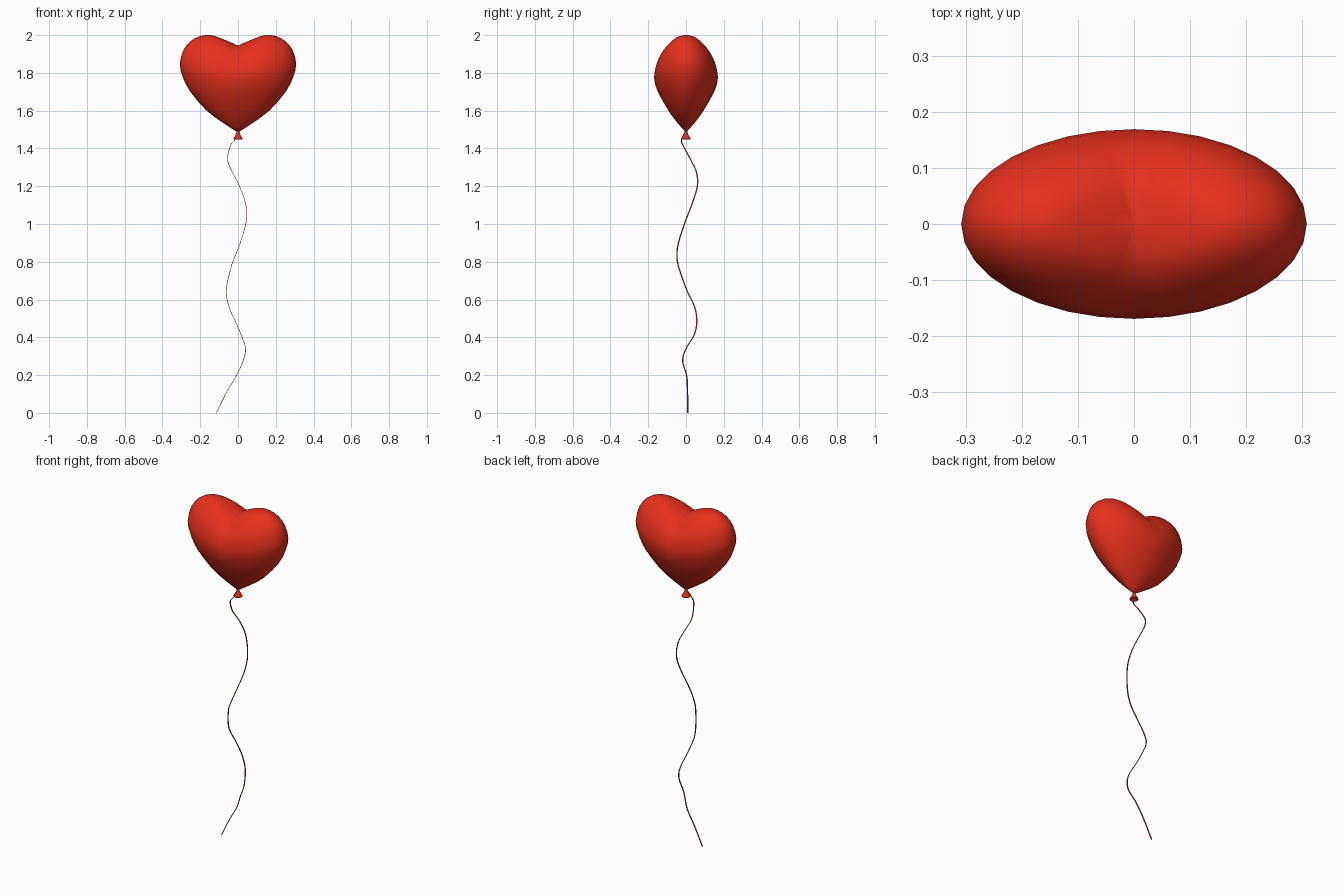
import bpy, bmesh, math
from mathutils import Vector

if "Cube" in bpy.data.objects:
    bpy.data.objects.remove(bpy.data.objects["Cube"])

red = bpy.data.materials.new("red")
red.diffuse_color = (0.8, 0.03, 0.012, 1)
red.use_nodes = True
red.node_tree.nodes["Principled BSDF"].inputs["Base Color"].default_value = red.diffuse_color


def spline(points, steps):
    """Catmull-Rom curve through the points."""
    p = [Vector(q) for q in points]
    p = [p[0] * 2 - p[1]] + p + [p[-1] * 2 - p[-2]]
    out = []
    for a, b, c, d in zip(p, p[1:], p[2:], p[3:]):
        for i in range(steps):
            t = i / steps
            out.append(0.5 * (2 * b + (c - a) * t + (2 * a - 5 * b + 4 * c - d) * t * t
                              + (3 * b - a - 3 * c + d) * t ** 3))
    return out + [p[-2]]


def finish(name, bm, angle):
    bmesh.ops.remove_doubles(bm, verts=bm.verts, dist=1e-5)
    bmesh.ops.recalc_face_normals(bm, faces=bm.faces)
    mesh = bpy.data.meshes.new(name)
    bm.to_mesh(mesh)
    bm.free()
    mesh.materials.append(red)
    obj = bpy.data.objects.new(name, mesh)
    bpy.context.collection.objects.link(obj)
    bpy.ops.object.select_all(action='DESELECT')
    obj.select_set(True)
    bpy.context.view_layer.objects.active = obj
    bpy.ops.object.shade_smooth_by_angle(angle=math.radians(angle))
    return obj


def skin(bm, rings):
    """Join closed rings of points into a capped tube."""
    loops = [[bm.verts.new(co) for co in ring] for ring in rings]
    n = len(loops[0])
    for a, b in zip(loops, loops[1:]):
        for i in range(n):
            j = (i + 1) % n
            bm.faces.new((a[i], a[j], b[j], b[i]))
    bm.faces.new(loops[0])
    bm.faces.new(loops[-1])


def lathe(name, profile, rx, ry, sides, angle):
    """Rings of (radius, height on the y axis, height on the x axis)."""
    bm = bmesh.new()
    rings = []
    for r, zy, zx in profile:
        ring = []
        for i in range(sides):
            a = 2 * math.pi * i / sides
            c, s = math.cos(a), math.sin(a)
            ring.append((rx * r * c, ry * r * s, zy + (zx - zy) * abs(c)))
        rings.append(ring)
    skin(bm, rings)
    return finish(name, bm, angle)


# Heart balloon: elliptical rings whose sides are lifted into two lobes
heart = [(0.01, 1.945, 1.946), (0.25, 1.94, 1.978), (0.46, 1.926, 2.0), (0.65, 1.902, 1.995),
         (0.82, 1.87, 1.967), (0.94, 1.83, 1.92), (1.0, 1.78, 1.848), (0.95, 1.73, 1.778),
         (0.82, 1.68, 1.70), (0.55, 1.60, 1.603), (0.28, 1.537, 1.54), (0.03, 1.49, 1.49)]
lathe("heart_balloon", spline(heart, 2), 0.308, 0.169, 32, 60)

# Knot: flared rubber lip under the heart, hollow beneath
knot = [(0.007, 1.5), (0.007, 1.486), (0.013, 1.472), (0.022, 1.456),
        (0.024, 1.451), (0.021, 1.447), (0.015, 1.45), (0.006, 1.46)]
lathe("knot", [(r, z, z) for r, z in knot], 1, 1, 16, 50)

# String: thin wavy ribbon hanging from the knot
path = [(0, -0.005, 1.485), (-0.015, -0.024, 1.445), (-0.04, -0.015, 1.415),
        (-0.055, 0.025, 1.34), (-0.03, 0.055, 1.275), (0.008, 0.06, 1.2),
        (0.042, 0.03, 1.1), (0.043, -0.005, 1.01), (0.012, -0.04, 0.9),
        (-0.015, -0.048, 0.83), (-0.037, -0.038, 0.77), (-0.062, 0.004, 0.65),
        (-0.047, 0.046, 0.56), (-0.012, 0.057, 0.48), (0.018, 0.042, 0.41),
        (0.04, 0, 0.34), (0.027, -0.018, 0.275), (-0.01, 0.004, 0.195),
        (-0.06, 0.008, 0.11), (-0.115, 0.01, 0)]
bm = bmesh.new()
skin(bm, [[p + Vector((x * 0.0015, y * 0.0035, 0))
           for x, y in ((-1, -1), (1, -1), (1, 1), (-1, 1))] for p in spline(path, 4)])
finish("string", bm, 40)
